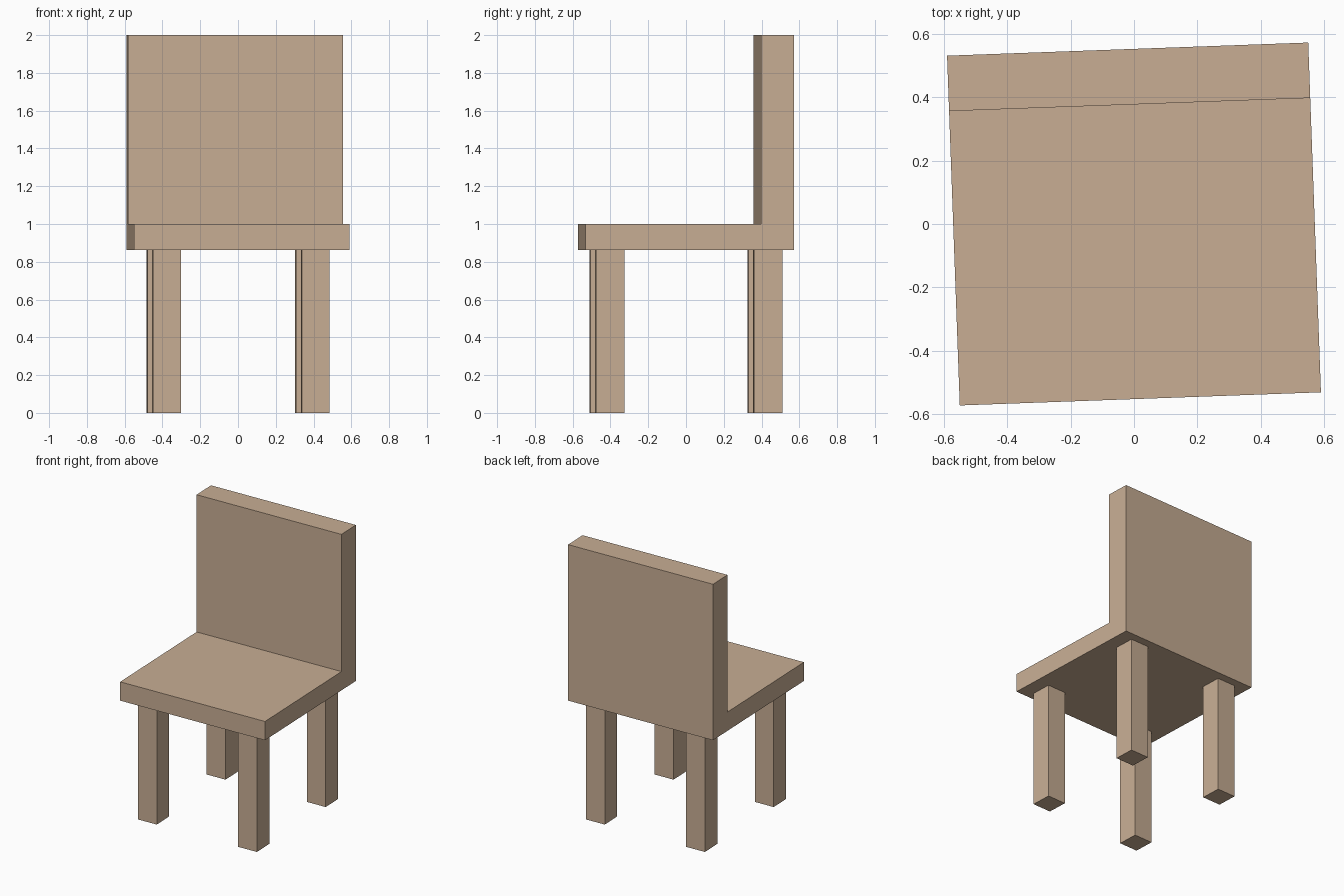
import bpy, bmesh, math
from mathutils import Matrix

if "Cube" in bpy.data.objects:
    bpy.data.objects.remove(bpy.data.objects["Cube"])

TURN = Matrix.Rotation(math.radians(2.08), 4, 'Z')  # whole chair is slightly turned

wood = bpy.data.materials.new("light_wood")
wood.diffuse_color = (0.578, 0.423, 0.296, 1)
wood.use_nodes = True
wood.node_tree.nodes["Principled BSDF"].inputs["Base Color"].default_value = wood.diffuse_color


def add_object(name, bm):
    bmesh.ops.recalc_face_normals(bm, faces=bm.faces)
    bm.transform(TURN)
    mesh = bpy.data.meshes.new(name)
    bm.to_mesh(mesh)
    bm.free()
    mesh.materials.append(wood)
    bpy.context.collection.objects.link(bpy.data.objects.new(name, mesh))


# Seat and backrest: one L-shaped side profile (y, z) extruded across x
profile = [(-0.552, 0.863), (0.552, 0.863), (0.552, 2.0),
           (0.377, 2.0), (0.377, 1.0), (-0.552, 1.0)]
bm = bmesh.new()
face = bm.faces.new([bm.verts.new((-0.57, y, z)) for y, z in profile])
side = bmesh.ops.extrude_face_region(bm, geom=[face])
bmesh.ops.translate(bm, vec=(1.14, 0, 0),
                    verts=[v for v in side["geom"] if isinstance(v, bmesh.types.BMVert)])
add_object("seat_and_backrest", bm)

# Four square legs
for y_name, sy in (("front", -1), ("back", 1)):
    for x_name, sx in (("left", -1), ("right", 1)):
        bm = bmesh.new()
        place = (Matrix.Translation((sx * 0.394, sy * 0.418, 0.4315))
                 @ Matrix.Diagonal((0.148, 0.15, 0.863, 1)))
        bmesh.ops.create_cube(bm, size=1, matrix=place)
        add_object(f"{y_name}_{x_name}_leg", bm)
